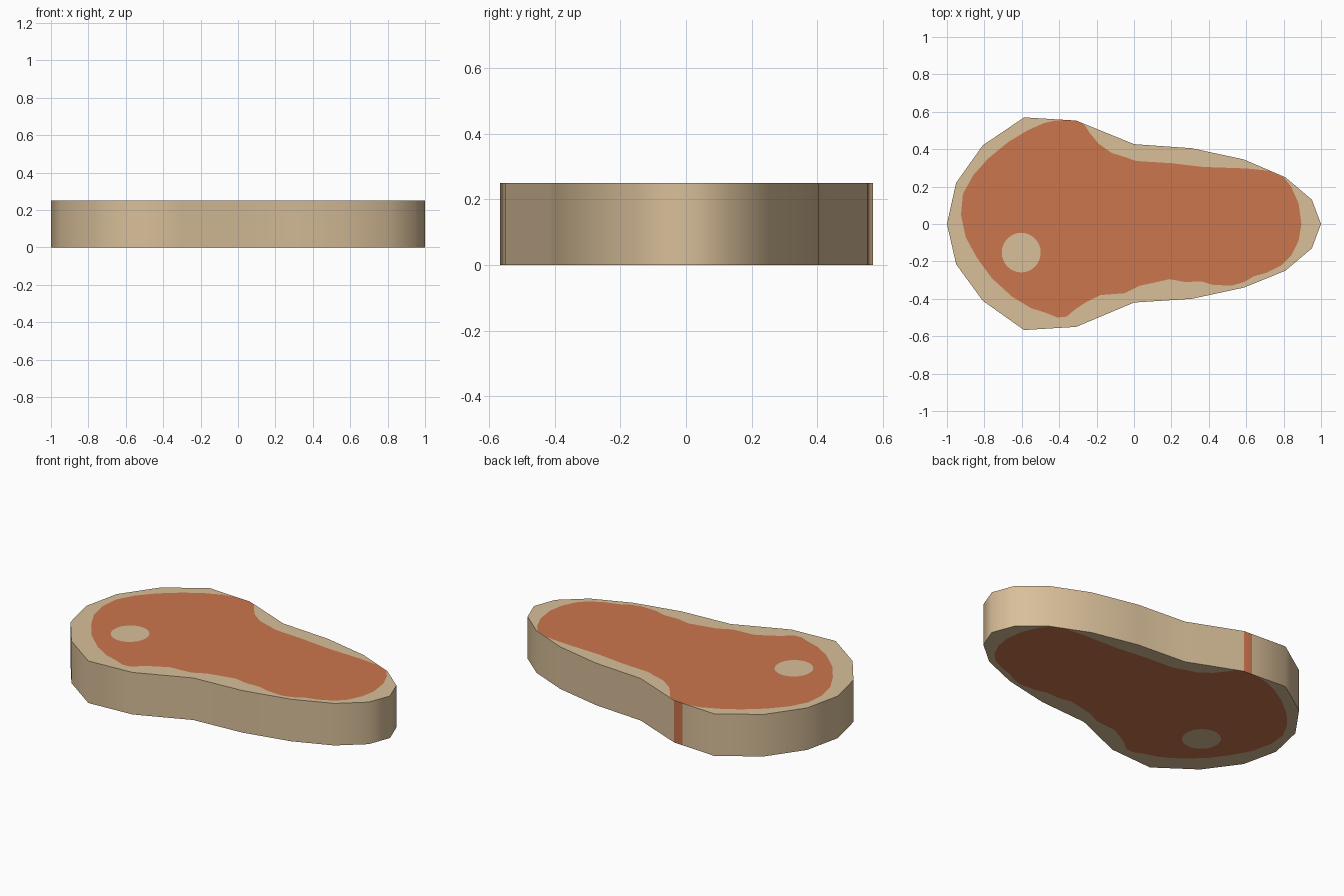
import bpy, bmesh, math
from mathutils import Vector
from mathutils.geometry import delaunay_2d_cdt

if "Cube" in bpy.data.objects:
    bpy.data.objects.remove(bpy.data.objects["Cube"])

H = 0.25

def material(name, rgb):
    m = bpy.data.materials.new(name)
    m.diffuse_color = (*rgb, 1)
    m.use_nodes = True
    m.node_tree.nodes["Principled BSDF"].inputs["Base Color"].default_value = m.diffuse_color
    return m

def inside(p, poly):
    hit = False
    for a, b in zip(poly, poly[1:] + poly[:1]):
        if (a[1] > p.y) != (b[1] > p.y):
            if p.x < a[0] + (p.y - a[1]) * (b[0] - a[0]) / (b[1] - a[1]):
                hit = not hit
    return hit

# Outer fat outline: 20 stations spaced like a circle in x, plus a shared point where meat meets the rim
upper = [0, .13, .25, .345, .405, .427, .553, .57, .42, .22, 0]
lower = [-.215, -.41, -.567, -.55, -.42, -.40, -.34, -.25, -.13]
outline = [(math.cos(math.radians(18 * i)), y) for i, y in enumerate(upper + lower)]
rim_a = outline[6]
rim_b = (-.365, .553 + .017 * (.365 - .309) / .279)
outline.insert(7, rim_b)

# Meat outline, clockwise from the left
meat = [(-.925, .05), (-.915, .16), (-.86, .26), (-.78, .35), (-.67, .44), (-.57, .50),
        (-.48, .54), (-.42, .553), rim_b, rim_a, (-.265, .53), (-.235, .485), (-.19, .43),
        (-.12, .38), (-.04, .355), (.01, .337), (.20, .325), (.37, .305), (.60, .297),
        (.72, .285), (.80, .25), (.84, .20), (.88, .11), (.895, 0), (.88, -.09),
        (.84, -.17), (.79, -.22), (.71, -.26), (.64, -.28), (.59, -.31), (.52, -.33),
        (.42, -.325), (.36, -.307), (.27, -.31), (.19, -.295), (.10, -.315), (.03, -.33),
        (-.05, -.37), (-.18, -.38), (-.26, -.42), (-.32, -.46), (-.36, -.495), (-.41, -.50),
        (-.47, -.475), (-.55, -.45), (-.65, -.39), (-.76, -.29), (-.84, -.18), (-.90, -.07)]

# Round bone
bone = [(-.603 + .104 * math.cos(math.tau * i / 32), -.153 + .106 * math.sin(math.tau * i / 32))
        for i in range(32)]

# Cut the three outlines into one flat sheet
pts, edges = [], []
for loop in (outline, meat, bone):
    n = len(pts)
    pts += [Vector(p) for p in loop]
    edges += [(n + i, n + (i + 1) % len(loop)) for i in range(len(loop))]
verts, _, tris, *_ = delaunay_2d_cdt(pts, edges, [], 0, 1e-5)

bm = bmesh.new()
bvs = [bm.verts.new((v.x, v.y, 0)) for v in verts]
for t in tris:
    c = sum((verts[i] for i in t), Vector((0, 0))) / 3
    if inside(c, outline):
        f = bm.faces.new([bvs[i] for i in t])
        f.material_index = int(inside(c, meat) and not inside(c, bone))

# Thicken the sheet into a slab; walls take the colour of the region they border
base = list(bm.faces)
ext = bmesh.ops.extrude_face_region(bm, geom=base, use_keep_orig=True)
bmesh.ops.translate(bm, vec=(0, 0, H), verts=[g for g in ext["geom"] if isinstance(g, bmesh.types.BMVert)])
bm.normal_update()
for f in bm.faces:
    if abs(f.normal.z) < .5:
        c = f.calc_center_median()
        f.material_index = int(rim_b[0] < c.x < rim_a[0] and c.y > 0)
bmesh.ops.recalc_face_normals(bm, faces=bm.faces)

me = bpy.data.meshes.new("steak")
bm.to_mesh(me)
bm.free()
me.materials.append(material("pale fat", (.69, .52, .32)))
me.materials.append(material("red meat", (.60, .18, .075)))
steak = bpy.data.objects.new("steak", me)
bpy.context.collection.objects.link(steak)

# Smooth rim with sharp top and bottom edges
bpy.context.view_layer.objects.active = steak
steak.select_set(True)
bpy.ops.object.shade_smooth_by_angle(angle=math.radians(60))
